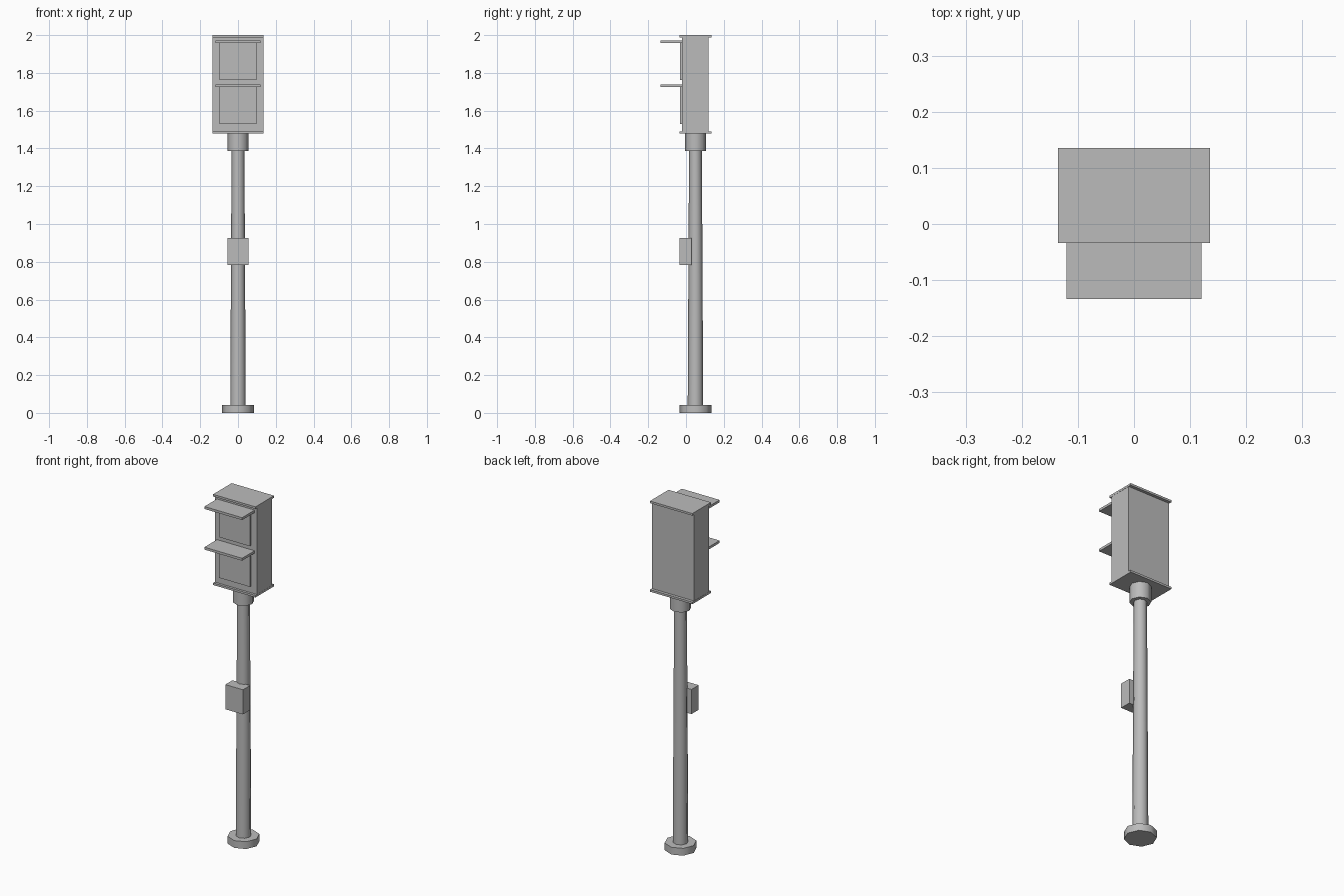
import bpy
import math

old = bpy.data.objects.get("Cube")
if old:
    bpy.data.objects.remove(old, do_unlink=True)

# One plain grey for the whole model
grey = bpy.data.materials.new("plain grey")
grey.use_nodes = True
colour = (0.5, 0.5, 0.5, 1)
grey.diffuse_color = colour
grey.node_tree.nodes["Principled BSDF"].inputs["Base Color"].default_value = colour

AXIS_Y = 0.05  # the post stands slightly behind the centre


def box(name, half_width, y, z):
    """Box symmetric in x, spanning the given y and z ranges."""
    bpy.ops.mesh.primitive_cube_add(size=1, location=(0, sum(y) / 2, sum(z) / 2))
    obj = bpy.context.object
    obj.name = name
    obj.scale = (2 * half_width, y[1] - y[0], z[1] - z[0])
    bpy.ops.object.transform_apply(location=False, rotation=False, scale=True)
    obj.data.materials.append(grey)
    return obj


def tube(name, r_bottom, r_top, z, sides=8):
    """Low-poly round part on the post axis, smooth around its side."""
    bpy.ops.mesh.primitive_cone_add(
        vertices=sides, radius1=r_bottom, radius2=r_top,
        depth=z[1] - z[0], location=(0, AXIS_Y, sum(z) / 2))
    obj = bpy.context.object
    obj.name = name
    obj.data.materials.append(grey)
    bpy.ops.object.shade_smooth_by_angle(angle=math.radians(60))
    return obj


# Post
tube("base_plate", 0.084, 0.084, (0, 0.042))
tube("post", 0.041, 0.034, (0.042, 1.39))
tube("collar", 0.056, 0.056, (1.387, 1.479))

# Push button housing
box("button_box", 0.056, (-0.035, 0.03), (0.784, 0.926))

# Signal head with overhanging top and bottom plates
box("signal_body", 0.134, (-0.02, 0.118), (1.488, 1.99))
box("top_plate", 0.135, (-0.034, 0.135), (1.988, 2.0))
box("bottom_plate", 0.135, (-0.034, 0.135), (1.478, 1.49))

# Two signal panels, each under its own visor
for level, top in (("upper", 1.958), ("lower", 1.724)):
    box(level + "_panel", 0.098, (-0.033, -0.015), (top - 0.195, top))
    box(level + "_visor", 0.12, (-0.134, -0.015), (top, top + 0.014))
